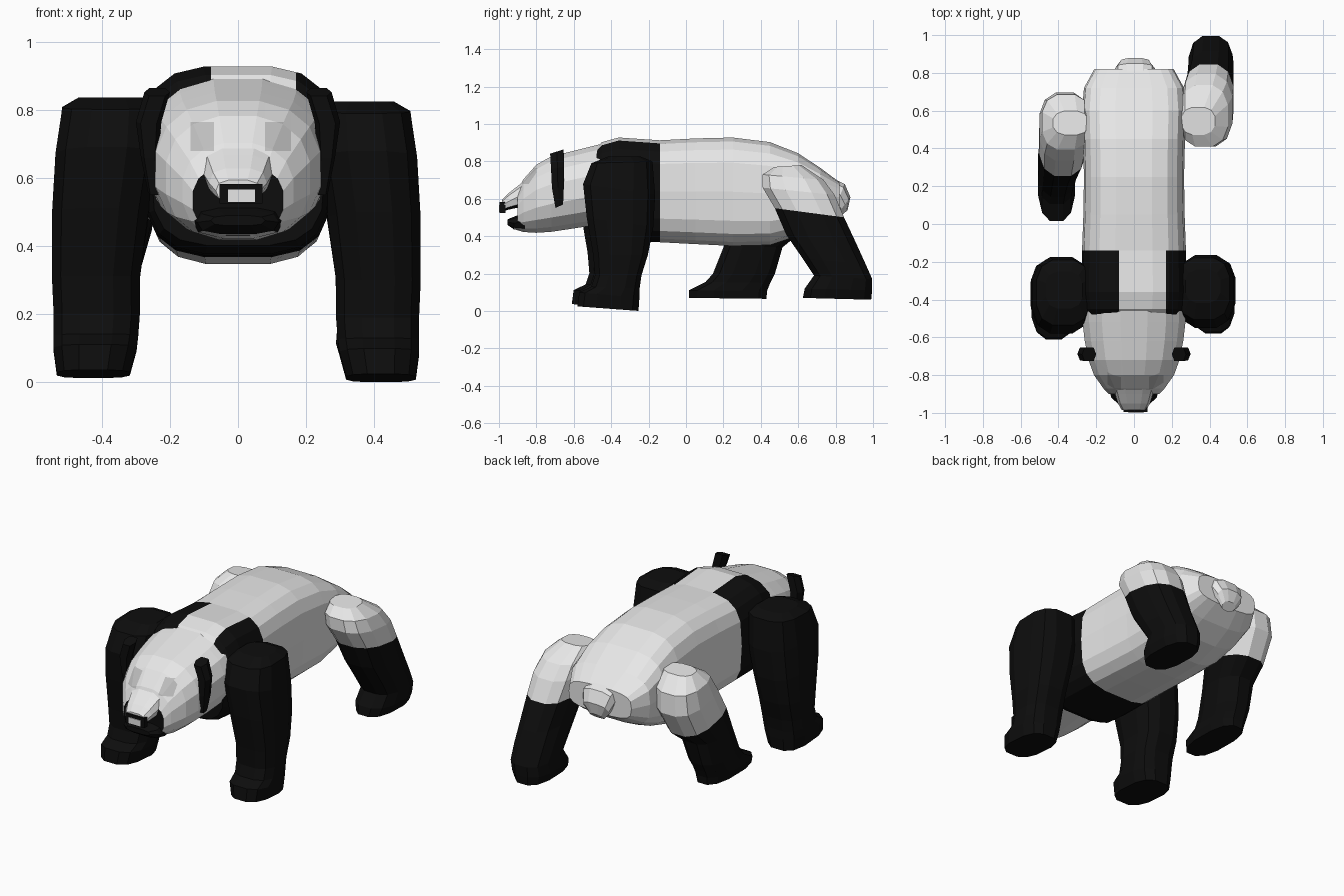
import bpy, bmesh, math
from mathutils import Vector

def material(name, rgb):
    m = bpy.data.materials.new(name)
    m.diffuse_color = (*rgb, 1)
    return m

WHITE = material("white_fur", (0.8, 0.8, 0.8))
BLACK = material("black_fur", (0.004, 0.004, 0.004))
GREY = material("eye_grey", (0.52, 0.52, 0.52))
MATS = (WHITE, BLACK, GREY)

def power(v, e):
    return math.copysign(abs(v) ** (2 / e), v)

def loft(name, rings, n, e, rule, cuts=()):
    """Ring = (ya, za, yb, zb, x0, x1): a rounded section spanning a to b and x0 to x1.
    rule(center) picks the colour; cuts = (point, normal, face filter)."""
    bm = bmesh.new()
    loops = []
    for ya, za, yb, zb, x0, x1 in rings:
        a, b = Vector((0, ya, za)), Vector((0, yb, zb))
        c = (a + b) / 2 + Vector(((x0 + x1) / 2, 0, 0))
        loop = []
        for i in range(n):
            t = (i + 0.5) * math.tau / n
            p = c + (a - b) / 2 * power(math.cos(t), e)
            p.x += (x1 - x0) / 2 * power(math.sin(t), e)
            loop.append(bm.verts.new(p))
        loops.append(loop)
    for l0, l1 in zip(loops, loops[1:]):
        for i in range(n):
            j = (i + 1) % n
            bm.faces.new((l0[i], l0[j], l1[j], l1[i]))
    bm.faces.new(loops[0])
    bm.faces.new(loops[-1][::-1])
    bmesh.ops.recalc_face_normals(bm, faces=bm.faces[:])
    for point, normal, keep in cuts:
        faces = [f for f in bm.faces if keep(f.calc_center_median())]
        edges = {x for f in faces for x in f.edges}
        verts = {x for f in faces for x in f.verts}
        bmesh.ops.bisect_plane(bm, geom=list(verts) + list(edges) + faces,
                               plane_co=point, plane_no=normal)
    for f in bm.faces:
        f.material_index = rule(f.calc_center_median())
    me = bpy.data.meshes.new(name)
    bm.to_mesh(me)
    bm.free()
    for m in MATS:
        me.materials.append(m)
    ob = bpy.data.objects.new(name, me)
    bpy.context.collection.objects.link(ob)
    return ob

def upright(rows):
    """(y, bottom, top, half width) to ring."""
    return [(y, t, y, b, -w, w) for y, b, t, w in rows]

# Torso with black shoulder band, split by a white strip along the spine
def torso_rule(c):
    if c.y > -0.14:
        return 0
    return 0 if c.z > 0.8 and -0.08 < c.x < 0.17 else 1

shoulder = lambda c: c.y < -0.1 and c.z > 0.8
loft("torso", upright([
    (-0.50, 0.40, 0.85, 0.255), (-0.45, 0.375, 0.905, 0.27), (-0.36, 0.37, 0.93, 0.28),
    (-0.14, 0.365, 0.915, 0.275), (0.05, 0.355, 0.925, 0.268), (0.25, 0.345, 0.93, 0.265),
    (0.45, 0.35, 0.905, 0.27), (0.60, 0.40, 0.845, 0.275), (0.72, 0.46, 0.765, 0.265),
    (0.82, 0.53, 0.69, 0.21)]), 18, 3.4, torso_rule,
    [((x, 0, 0), (1, 0, 0), shoulder) for x in (-0.08, 0.17)])

# Head with eyes cut into the face and a dark mouth front
def head_rule(c):
    if c.y < -0.79 and 0.68 < c.z < 0.765 and (-0.14 < c.x < -0.07 or 0.08 < c.x < 0.155):
        return 2
    return 1 if c.y < -0.895 else 0

face = lambda c: c.y < -0.72 and c.z > 0.58
eye_cuts = [((x, 0, 0), (1, 0, 0), face) for x in (-0.14, -0.07, 0.08, 0.155)]
eye_cuts += [((0, 0, z), (0, 0, 1), face) for z in (0.68, 0.765)]
loft("head", upright([
    (-0.44, 0.46, 0.90, 0.28), (-0.52, 0.45, 0.88, 0.277), (-0.62, 0.435, 0.855, 0.265),
    (-0.72, 0.42, 0.83, 0.245), (-0.80, 0.415, 0.785, 0.215), (-0.87, 0.42, 0.705, 0.165),
    (-0.90, 0.43, 0.64, 0.135)]), 16, 2.4, head_rule, eye_cuts)

# Upper snout with dark underside, nose and jaw
loft("snout", upright([
    (-0.84, 0.55, 0.72, 0.12), (-0.90, 0.55, 0.67, 0.10), (-0.95, 0.54, 0.63, 0.085),
    (-0.985, 0.53, 0.595, 0.065)]), 10, 2.8, lambda c: 1 if c.z < 0.56 else 0)
loft("lower_jaw", upright([
    (-0.86, 0.425, 0.53, 0.135), (-0.92, 0.435, 0.505, 0.12), (-0.955, 0.46, 0.49, 0.08)]),
    10, 3, lambda c: 0 if c.z < 0.44 else 1)

def block(name, x0, x1, y0, y1, z0, z1, mat):
    bpy.ops.mesh.primitive_cube_add(size=1, location=((x0 + x1) / 2, (y0 + y1) / 2, (z0 + z1) / 2))
    ob = bpy.context.object
    ob.name = name
    ob.scale = (x1 - x0, y1 - y0, z1 - z0)
    ob.data.materials.append(mat)

block("nose", -0.055, 0.072, -0.996, -0.965, 0.525, 0.583, BLACK)
block("nose_highlight", -0.03, 0.05, -1.0, -0.994, 0.53, 0.566, WHITE)

# Thin ears lying along the sides of the head
for side, s in (("left", -1), ("right", 1)):
    rows = [(-0.70, 0.55, -0.655, 0.57, 0.225, 0.265), (-0.72, 0.66, -0.65, 0.66, 0.235, 0.285),
            (-0.725, 0.76, -0.65, 0.77, 0.225, 0.30), (-0.73, 0.84, -0.65, 0.865, 0.20, 0.275)]
    loft(side + "_ear", [(*r[:4], s * r[4], s * r[5]) for r in rows], 6, 3, lambda c: 1)

# Front legs
front = [(-0.42, 0.825, -0.24, 0.825, 0.27, 0.46), (-0.51, 0.79, -0.175, 0.80, 0.23, 0.51),
         (-0.555, 0.68, -0.16, 0.62, 0.23, 0.53), (-0.535, 0.50, -0.17, 0.45, 0.26, 0.54),
         (-0.50, 0.30, -0.20, 0.30, 0.285, 0.54), (-0.49, 0.19, -0.235, 0.19, 0.285, 0.535),
         (-0.51, 0.13, -0.245, 0.12, 0.29, 0.535), (-0.575, 0.10, -0.245, 0.07, 0.295, 0.535),
         (-0.585, 0.025, -0.25, 0.0, 0.315, 0.525)]
loft("right_front_leg", front, 12, 2.8, lambda c: 1)
loft("left_front_leg", [(a - 0.03, b + 0.012, c - 0.01, d + 0.012, -x0, -x1 - 0.01)
                        for a, b, c, d, x0, x1 in front], 12, 2.8, lambda c: 1)

# Hind legs: white hips, black below the fourth ring
def hind_leg(name, rows, line):
    (y0, z0), (y1, z1) = line
    def rule(c):
        return 1 if c.z < z0 + (c.y - y0) * (z1 - z0) / (y1 - y0) else 0
    loft(name, rows, 12, 2.6, rule)

hind_leg("right_hind_leg", [
    (0.47, 0.77, 0.62, 0.78, 0.25, 0.43), (0.405, 0.73, 0.74, 0.70, 0.24, 0.50),
    (0.405, 0.66, 0.80, 0.62, 0.24, 0.525), (0.47, 0.55, 0.85, 0.50, 0.26, 0.53),
    (0.53, 0.41, 0.92, 0.35, 0.28, 0.53), (0.62, 0.28, 0.965, 0.25, 0.285, 0.53),
    (0.68, 0.19, 1.0, 0.17, 0.29, 0.525), (0.63, 0.12, 1.0, 0.11, 0.285, 0.52),
    (0.62, 0.07, 0.995, 0.06, 0.30, 0.50)], ((0.47, 0.55), (0.85, 0.50)))
hind_leg("left_hind_leg", [
    (0.47, 0.78, 0.60, 0.77, -0.43, -0.24), (0.39, 0.73, 0.69, 0.69, -0.49, -0.23),
    (0.33, 0.64, 0.70, 0.57, -0.505, -0.23), (0.25, 0.50, 0.62, 0.42, -0.505, -0.25),
    (0.20, 0.35, 0.52, 0.34, -0.505, -0.28), (0.14, 0.20, 0.48, 0.20, -0.51, -0.30),
    (0.10, 0.155, 0.455, 0.15, -0.51, -0.31), (0.01, 0.11, 0.44, 0.11, -0.51, -0.31),
    (0.01, 0.07, 0.435, 0.065, -0.50, -0.32)], ((0.25, 0.50), (0.62, 0.42)))

# Short stubby tail
loft("tail", [(0.77, 0.72, 0.72, 0.60, -0.10, 0.11), (0.85, 0.68, 0.80, 0.56, -0.10, 0.11),
              (0.88, 0.61, 0.82, 0.53, -0.08, 0.09), (0.865, 0.54, 0.82, 0.50, -0.04, 0.05)],
     10, 2.6, lambda c: 0)
